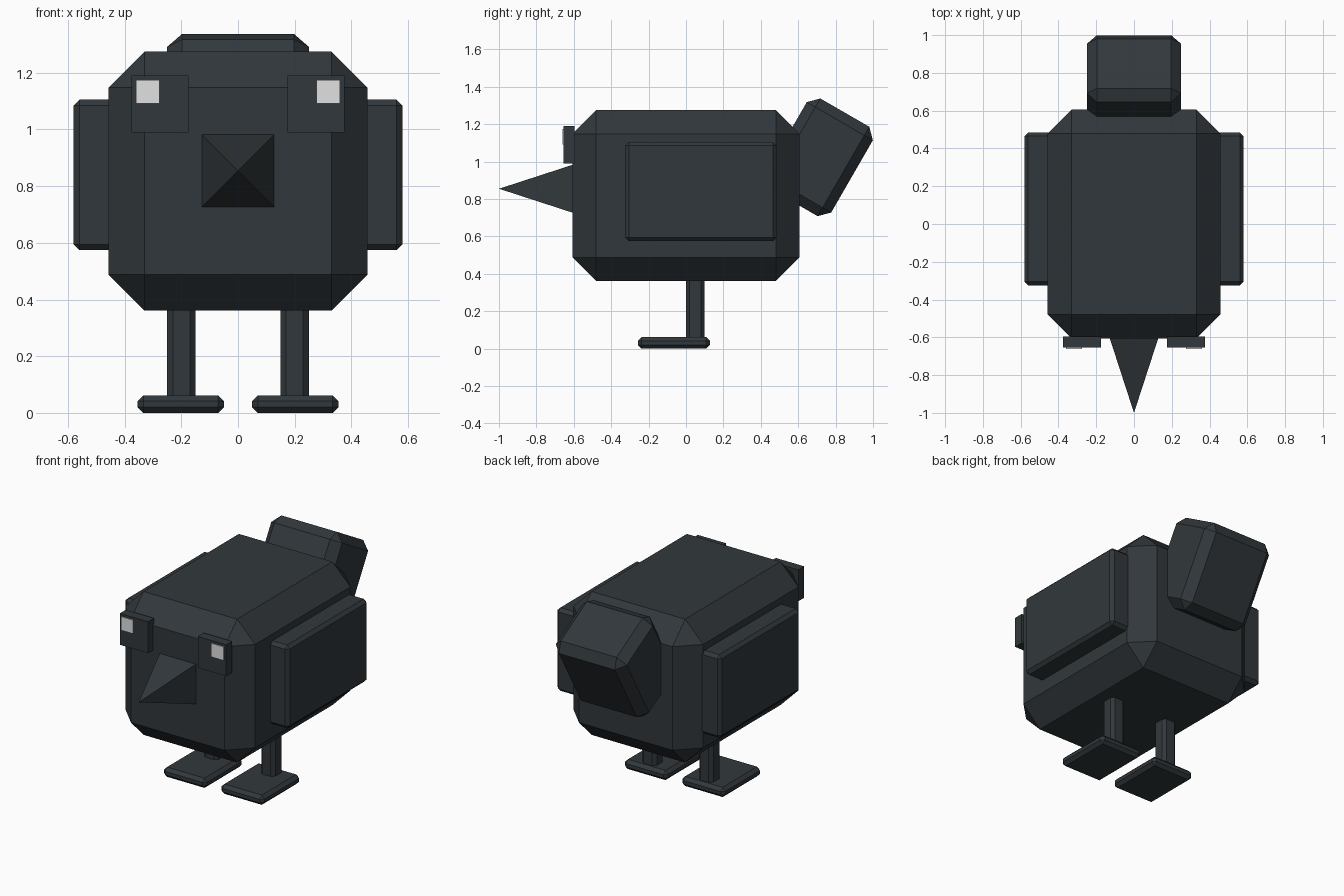
import bpy, bmesh, math
from mathutils import Matrix, Vector

cube = bpy.data.objects.get("Cube")
if cube:
    bpy.data.objects.remove(cube, do_unlink=True)


def material(name, rgb):
    m = bpy.data.materials.new(name)
    m.use_nodes = True
    m.diffuse_color = (*rgb, 1)
    m.node_tree.nodes["Principled BSDF"].inputs["Base Color"].default_value = (*rgb, 1)
    return m


SLATE = material("dark slate", (0.031, 0.039, 0.045))
WHITE = material("eye white", (0.75, 0.75, 0.75))


def finish(name, bm, mat):
    bmesh.ops.recalc_face_normals(bm, faces=bm.faces)
    mesh = bpy.data.meshes.new(name)
    bm.to_mesh(mesh)
    bm.free()
    mesh.materials.append(mat)
    obj = bpy.data.objects.new(name, mesh)
    bpy.context.collection.objects.link(obj)
    return obj


def box(name, centre, size, bevel=0, mat=SLATE, tilt=0, upright_only=False):
    """Box with chamfered edges, tilted about the x axis."""
    bm = bmesh.new()
    bmesh.ops.create_cube(bm, size=1)
    bmesh.ops.scale(bm, vec=Vector(size), verts=bm.verts)
    if bevel:
        edges = [e for e in bm.edges if not upright_only
                 or abs(e.verts[0].co.z - e.verts[1].co.z) > 1e-4]
        bmesh.ops.bevel(bm, geom=edges, offset=bevel, segments=1,
                        affect='EDGES', clamp_overlap=True)
    bm.transform(Matrix.Translation(centre) @ Matrix.Rotation(tilt, 4, 'X'))
    return finish(name, bm, mat)


# Body and raised tail
box("body", (0, 0, 0.818), (0.914, 1.214, 0.914), 0.127)
box("tail", (0, 0.711, 1.023), (0.5, 0.408, 0.552), 0.053, tilt=math.radians(-30))

# Beak: four-sided pyramid pointing forwards
bm = bmesh.new()
bmesh.ops.create_cone(bm, cap_ends=True, segments=4, radius1=0.13 * math.sqrt(2),
                      radius2=0, depth=0.4)
bm.transform(Matrix.Translation((0, -0.8, 0.855)) @ Matrix.Rotation(math.pi / 2, 4, 'X')
             @ Matrix.Rotation(math.pi / 4, 4, 'Z'))
finish("beak", bm, SLATE)

# Paired parts
for side, s in (("left", 1), ("right", -1)):
    box(side + "_wing", (s * 0.49, 0.08, 0.84), (0.18, 0.81, 0.53), 0.02)
    box(side + "_eye", (s * 0.275, -0.625, 1.09), (0.2, 0.06, 0.2))
    box(side + "_eye_glint", (s * 0.318, -0.657, 1.133), (0.083, 0.008, 0.083), mat=WHITE)
    box(side + "_leg", (s * 0.2, 0.05, 0.22), (0.1, 0.1, 0.36), 0.02, upright_only=True)
    box(side + "_foot", (s * 0.202, -0.065, 0.031), (0.304, 0.385, 0.062), 0.02)
